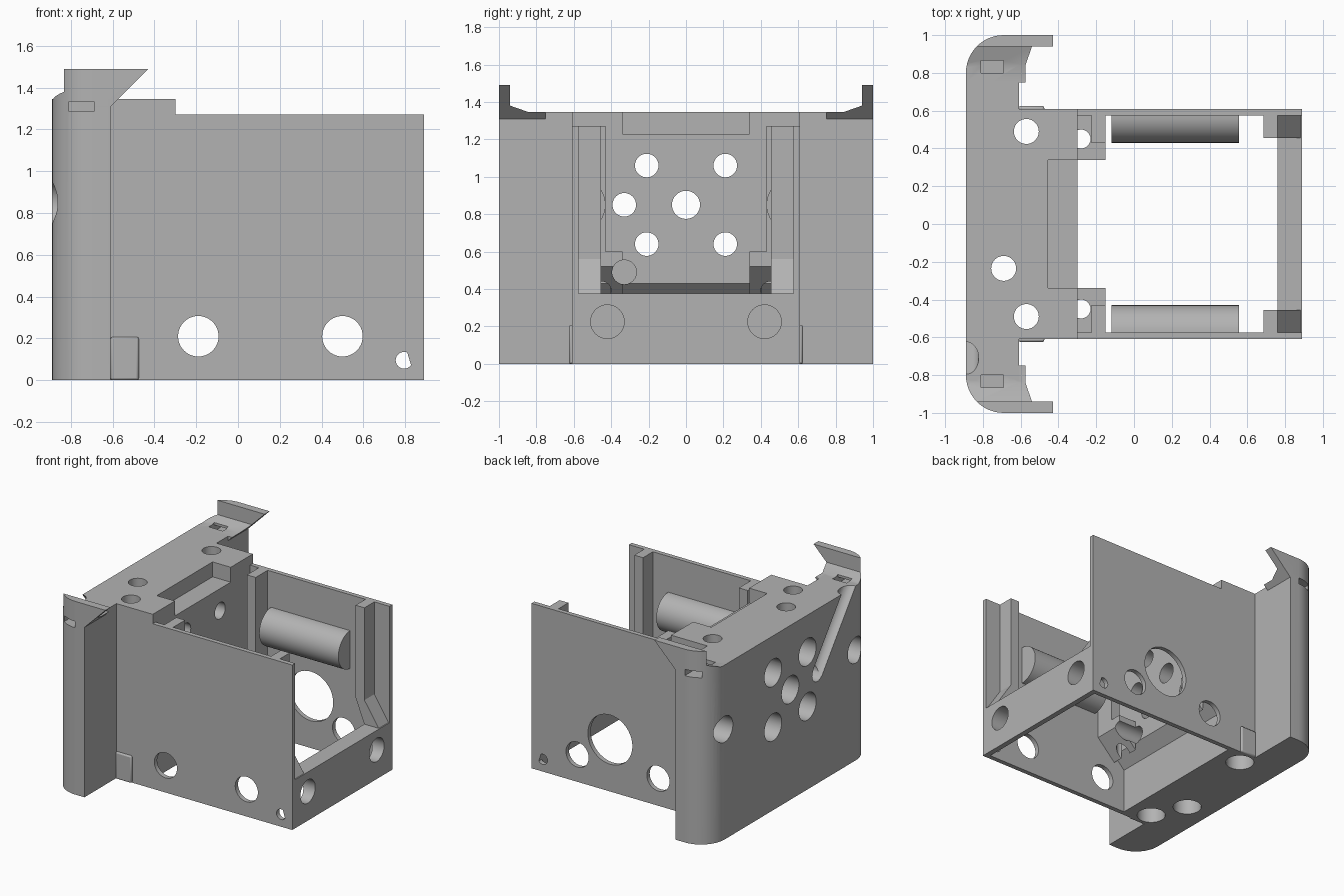
import bpy, bmesh, math
from mathutils import Vector

cube = bpy.data.objects.get("Cube")
if cube:
    bpy.data.objects.remove(cube, do_unlink=True)

grey = bpy.data.materials.new("plain grey")
grey.use_nodes = True
colour = (0.45, 0.45, 0.45, 1)
grey.diffuse_color = colour
grey.node_tree.nodes["Principled BSDF"].inputs["Base Color"].default_value = colour


def prism(name, pts, axis, a, b):
    """Extrude a 2D outline along an axis; the outline uses the other two axes in order."""
    def place(p, t):
        co = list(p)
        co.insert("xyz".index(axis), t)
        return co
    bm = bmesh.new()
    low = bm.faces.new([bm.verts.new(place(p, a)) for p in pts])
    geo = bmesh.ops.extrude_face_region(bm, geom=[low])["geom"]
    move = Vector(place((0, 0), b - a))
    bmesh.ops.translate(bm, verts=[g for g in geo if isinstance(g, bmesh.types.BMVert)], vec=move)
    bmesh.ops.recalc_face_normals(bm, faces=bm.faces)
    mesh = bpy.data.meshes.new(name)
    bm.to_mesh(mesh)
    bm.free()
    mesh.materials.append(grey)
    obj = bpy.data.objects.new(name, mesh)
    bpy.context.collection.objects.link(obj)
    return obj


def box(name, x, y, z):
    return prism(name, [(x[0], y[0]), (x[1], y[0]), (x[1], y[1]), (x[0], y[1])], "z", *z)


def disc(centre, r, start=0, sweep=360, n=40):
    steps = n if sweep == 360 else n + 1
    return [(centre[0] + r * math.cos(math.radians(start + sweep * i / n)),
             centre[1] + r * math.sin(math.radians(start + sweep * i / n))) for i in range(steps)]


def combine(obj, tool, mode="DIFFERENCE"):
    mod = obj.modifiers.new("cut", "BOOLEAN")
    mod.operation, mod.solver, mod.object = mode, "EXACT", tool
    bpy.context.view_layer.update()
    bpy.context.view_layer.objects.active = obj
    bpy.ops.object.modifier_apply(modifier=mod.name)
    bpy.data.objects.remove(tool, do_unlink=True)


def drill(obj, centre, r, axis, a, b):
    combine(obj, prism("drill", disc(centre, r), axis, a, b))


def span(side, a, b):
    return tuple(sorted((side * a, side * b)))


def footprint(front):
    return [(front, -1), (front, 1)] + disc((-0.69, 0.8), 0.2, 90, 90, 12) \
        + disc((-0.69, -0.8), 0.2, 180, 90, 12)


# Rear plate with rounded corners, joined to the central block
body = prism("rear_body", footprint(-0.61), "z", 0, 1.345)
block = [(-0.75, 0), (-0.39, 0), (-0.39, 0.34), (-0.3, 0.43), (-0.3, 1.345), (-0.75, 1.345)]
combine(body, prism("block", block, "y", -0.61, 0.61), "UNION")

# Flared lips on the upper corners
for s in (-1, 1):
    outline = [(0.75, 1.31), (1, 1.31), (1, 1.49), (0.94, 1.49), (0.94, 1.38), (0.84, 1.345), (0.75, 1.345)]
    lip = prism("lip", [(s * y, z) for y, z in outline], "x", -1, -0.2)
    combine(lip, prism("trim", footprint(0), "z", 1, 2), "INTERSECT")
    combine(lip, prism("trim", [(-0.92, 1), (0.3, 1), (0.3, 2.22)], "y", -1.2, 1.2))
    combine(body, lip, "UNION")

# Top recess and rear top chamfer
combine(body, box("recess", (-0.455, -0.2), (-0.34, 0.34), (1.23, 1.5)))
combine(body, prism("chamfer", [(-0.95, 1.285), (-0.86, 1.375), (-0.95, 1.375)], "y", -0.75, 0.75))

# Through holes with wide counterbores from the back
for y, z in ((0.21, 1.06), (-0.21, 1.06), (0.21, 0.64), (-0.21, 0.64), (-0.33, 0.85), (0, 0.85)):
    drill(body, (y, z), 0.075 if y == 0 else 0.063, "x", -1, 0)
    if y != -0.33:
        drill(body, (y, z), 0.105, "x", -1, -0.5)
for s in (-1, 1):
    drill(body, (s * 0.8, 0.85), 0.1, "x", -1, -0.72)
drill(body, (-0.33, 0.49), 0.065, "x", -0.5, 0)

# Vertical holes, counterbored underneath
for x, y in ((-0.57, 0.49), (-0.57, -0.49), (-0.69, -0.235)):
    drill(body, (x, y), 0.066, "z", -1, 2)
    drill(body, (x, y), 0.1, "z", -1, 0.12)

# Diagonal cable groove on the back
start, end = Vector((-0.89, -0.33, 0.85)), Vector((-0.89, -0.76, 1.41))
groove = prism("groove", disc((0, 0), 0.068), "z", 0, (end - start).length)
groove.rotation_euler = (end - start).to_track_quat("Z", "Y").to_euler()
groove.location = start
combine(body, groove)

# Strap slots running from the top to the sides
for s in (-1, 1):
    combine(body, box("slot", (-0.81, -0.69), span(s, 0.8, 0.865), (1.285, 1.45)))
    combine(body, box("slot", (-0.81, -0.69), span(s, 0.81, 1.1), (1.286, 1.335)))

for s, side in ((-1, "right"), (1, "left")):
    # Thin side wall with its holes
    wall = box(side + "_wall", (-0.42, 0.89), span(s, 0.575, 0.61), (0, 1.272))
    holes = [(-0.19, 0.21, 0.097), (0.5, 0.21, 0.097), (0.795, 0.095, 0.04)]
    if s > 0:
        holes.append((0.22, 0.4, 0.19))
    for x, z, r in holes:
        drill(wall, (x, z), r, "y", -1, 1)

    # Half-round rail inside the wall
    prism(side + "_rail", [(s * y, z) for y, z in disc((0.575, 0.85), 0.145, 90, 180, 24)],
          "x", -0.12, 0.555)

    # Front corner post and its brace onto the beam
    box(side + "_front_post", (0.685, 0.76), span(s, 0.455, 0.575), (0.56, 1.272))
    prism(side + "_post_brace", [(0.685, 0.56), (0.76, 0.56), (0.885, 0.37), (0.76, 0.37)],
          "y", *span(s, 0.455, 0.575))

    # Rear bracket with a sloped underside and vertical hole, and a post above it
    bracket = prism(side + "_bracket", [(-0.3, 0.37), (-0.15, 0.52), (-0.15, 0.6), (-0.3, 0.6)],
                    "y", *span(s, 0.34, 0.575))
    drill(bracket, (-0.28, s * 0.45), 0.05, "z", 0, 1)
    if s < 0:
        drill(bracket, (-0.33, 0.49), 0.065, "x", -0.5, 0)
    box(side + "_rear_post", (-0.225, -0.15), span(s, 0.43, 0.575), (0.6, 1.272))

    # Small rounded pad at the foot of the wall
    pad = box(side + "_pad", (-0.61, -0.475), span(s, 0.6, 0.625), (0, 0.207))
    bevel = pad.modifiers.new("bevel", "BEVEL")
    bevel.width, bevel.segments = 0.01, 2

# Cross beam with two holes
beam = prism("cross_beam", [(0.89, 0), (0.85, 0), (0.76, 0.3), (0.76, 0.375), (0.89, 0.375)],
             "y", -0.61, 0.61)
for s in (-1, 1):
    drill(beam, (s * 0.42, 0.225), 0.09, "x", 0.5, 1)

# Smooth shading with sharp edges kept
body.name = "rear_body"
bpy.ops.object.select_all(action="DESELECT")
for obj in bpy.context.collection.objects:
    if obj.type == "MESH" and grey.name in obj.data.materials:
        obj.select_set(True)
bpy.context.view_layer.objects.active = body
bpy.ops.object.shade_smooth_by_angle(angle=math.radians(30))
